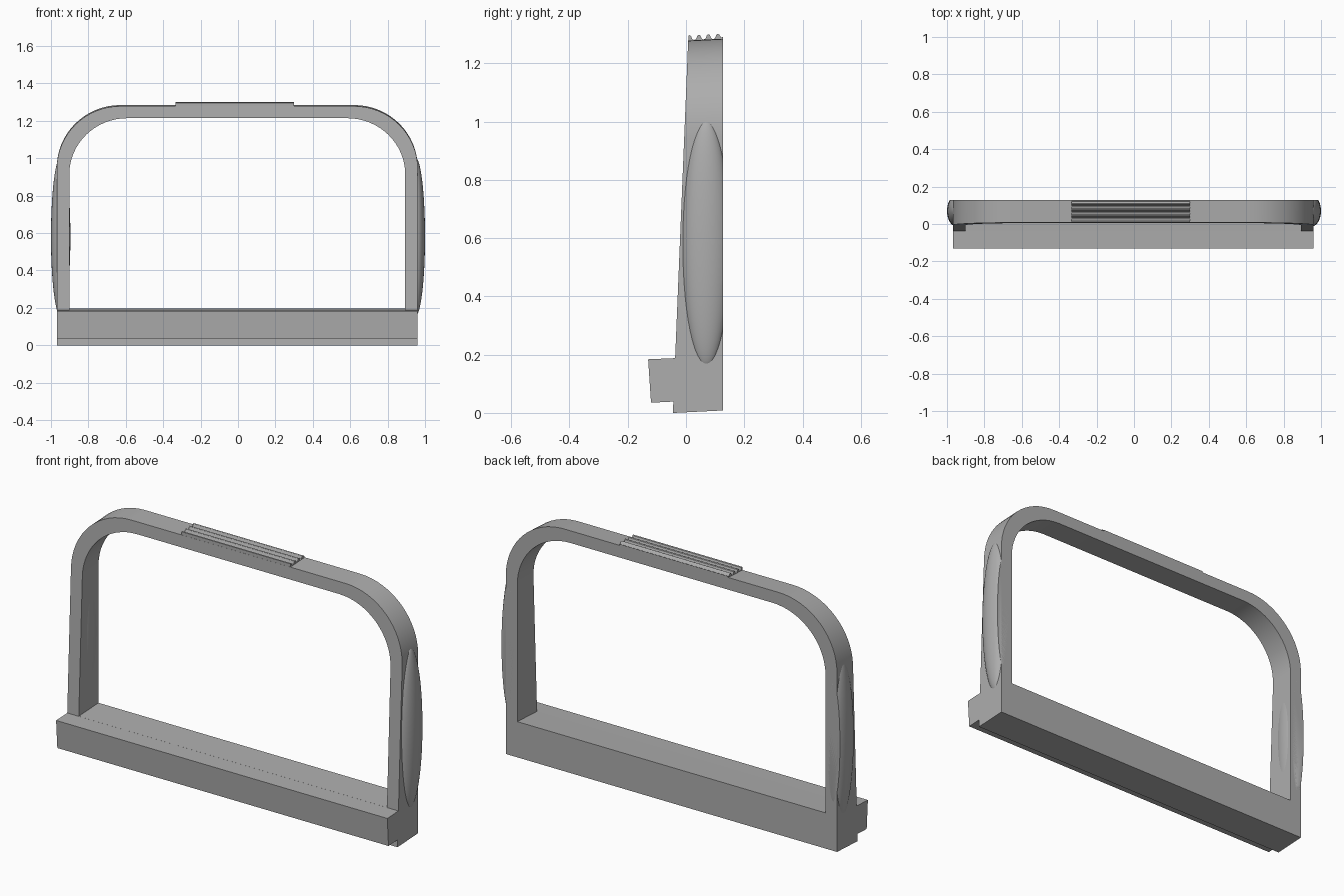
import bpy, bmesh
from math import cos, sin, pi, radians
from mathutils import Matrix, Vector

cube = bpy.data.objects.get("Cube")
if cube:
    bpy.data.objects.remove(cube, do_unlink=True)

GREY = (0.42, 0.42, 0.42, 1)
grey = bpy.data.materials.new("plain grey")
grey.use_nodes = True
grey.diffuse_color = GREY
grey.node_tree.nodes["Principled BSDF"].inputs["Base Color"].default_value = GREY

CX = -0.004      # frame centre line
BACK = 0.127     # flat rear plane


def front(z):
    """Depth of the leaning front plane at a given height."""
    return -0.045 + 0.041 * z


def finish(bm, name, smooth=True):
    bmesh.ops.recalc_face_normals(bm, faces=bm.faces)
    mesh = bpy.data.meshes.new(name)
    bm.to_mesh(mesh)
    bm.free()
    mesh.materials.append(grey)
    ob = bpy.data.objects.new(name, mesh)
    bpy.context.collection.objects.link(ob)
    if smooth:
        bpy.ops.object.select_all(action="DESELECT")
        ob.select_set(True)
        bpy.context.view_layer.objects.active = ob
        bpy.ops.object.shade_smooth_by_angle(angle=radians(30))
    return ob


def arch(half, top, bottom, rx, rz, steps=16):
    """Arch outline from the left foot over the top to the right foot."""
    right = [(half - rx + rx * cos(a), top - rz + rz * sin(a))
             for a in (pi / 2 * i / steps for i in range(steps + 1))]
    right.insert(0, (half, bottom))
    return right + [(-x, z) for x, z in reversed(right)]


def extrude_x(name, outline, x0, x1):
    """Prism along x from a (y, z) outline."""
    bm = bmesh.new()
    face = bm.faces.new([bm.verts.new((x0, y, z)) for y, z in outline])
    new = bmesh.ops.extrude_face_region(bm, geom=[face])["geom"]
    bmesh.ops.translate(bm, vec=(x1 - x0, 0, 0),
                        verts=[v for v in new if isinstance(v, bmesh.types.BMVert)])
    return finish(bm, name)


# Closed loop frame: arch with legs and bottom rail, leaning front, flat back
outer = arch(0.965, 1.28, 0.0, 0.34, 0.335)
inner = arch(0.898, 1.216, 0.192, 0.31, 0.3)
bm = bmesh.new()
rings = []
for outline in (outer, inner):
    for back in (False, True):
        ring = []
        for x, z in outline:
            y = BACK if back else front(z)
            tilt = 0.05 * (y - 0.04)
            ring.append(bm.verts.new((x + CX, y, z + tilt + (0.004 if z == 0 else 0))))
        rings.append(ring)
of, ob_, inf, inb = rings
n = len(of)
for i in range(n):
    j = (i + 1) % n
    for a, b in ((of, ob_), (ob_, inb), (inb, inf), (inf, of)):
        bm.faces.new((a[i], a[j], b[j], b[i]))
finish(bm, "handle_frame")

# Ledge along the front of the bottom rail
extrude_x("front_ledge",
          [(-0.13, 0.184), (-0.12, 0.035), (-0.04, 0.039), (-0.034, 0.188)],
          CX - 0.965, CX + 0.965)

# Swollen side grips, cut flat at the back
for side, label in ((1, "left"), (-1, "right")):
    bm = bmesh.new()
    bmesh.ops.create_uvsphere(
        bm, u_segments=40, v_segments=28, radius=1,
        matrix=Matrix.Translation((side * 0.948, 0.07, 0.58))
        @ Matrix.Diagonal((0.052, 0.084, 0.425, 1)))
    cut = bmesh.ops.bisect_plane(
        bm, geom=bm.verts[:] + bm.edges[:] + bm.faces[:],
        plane_co=Vector((0, BACK, 0)), plane_no=Vector((0, 1, 0)), clear_outer=True)
    rim = [e for e in cut["geom_cut"] if isinstance(e, bmesh.types.BMEdge)]
    bmesh.ops.holes_fill(bm, edges=rim, sides=0)
    finish(bm, label + "_side_grip")

# Ribbed thumb pad on top: rounded ribs with scooped gaps
BASE, HEIGHT, PITCH = 1.279, 0.018, 0.0325
pad = [(0.008, 1.27)]
for rib in range(4):
    y = 0.008 + rib * PITCH
    z = BASE + 0.0015 * rib
    pad += [(y, z + HEIGHT - 0.002), (y + 0.004, z + HEIGHT),
            (y + 0.009, z + HEIGHT - 0.003)]
    if rib < 3:
        pad += [(y + 0.013, z + 0.005), (y + 0.019, z + 0.001),
                (y + 0.026, z + 0.004), (y + 0.03, z + HEIGHT - 0.005)]
pad += [(0.121, BASE + 0.009), (BACK, BASE + 0.012), (BACK, 1.27)]
extrude_x("thumb_ribs", pad, -0.335, 0.3)
